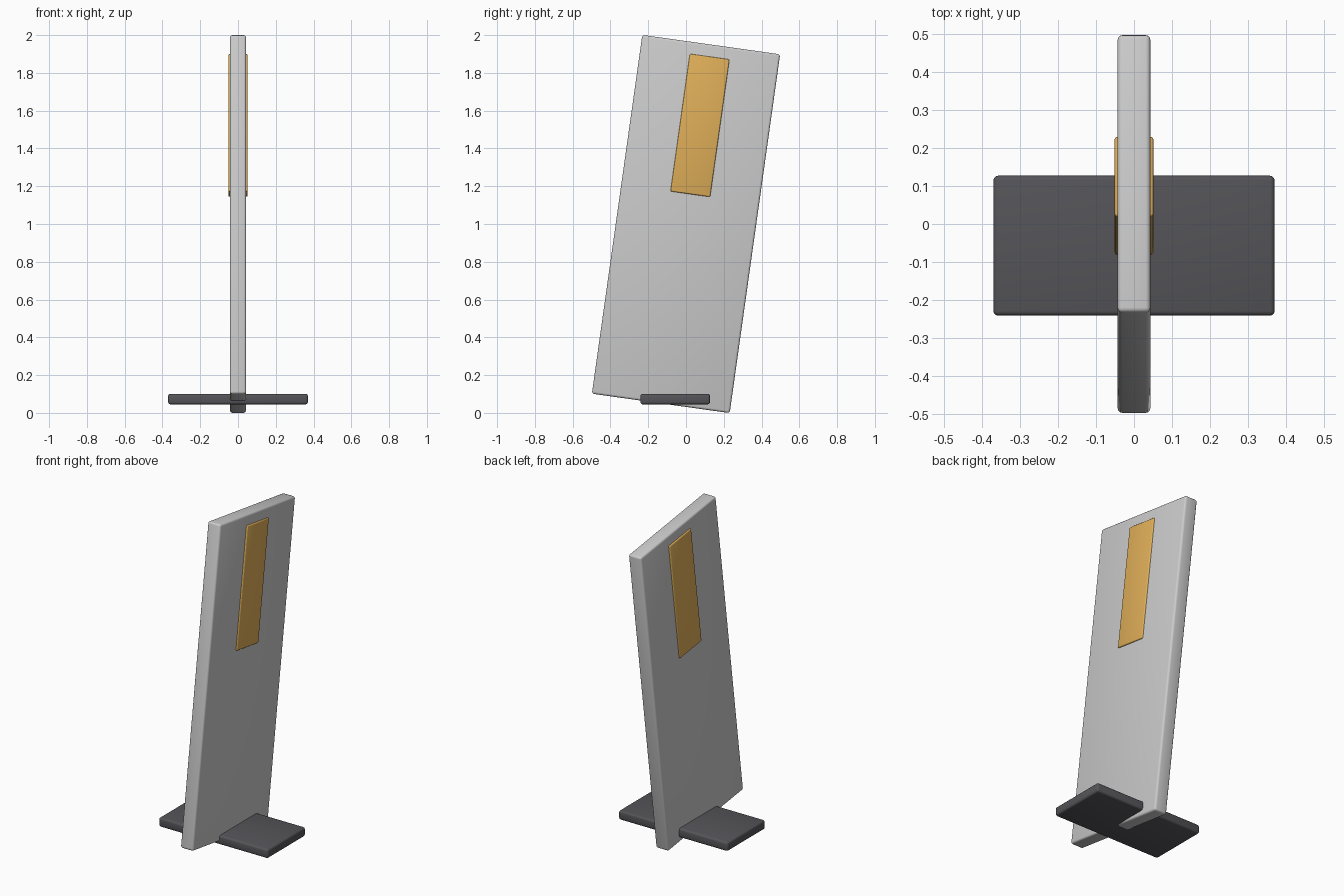
import bpy
import math

if "Cube" in bpy.data.objects:
    bpy.data.objects.remove(bpy.data.objects["Cube"])


def rounded_box(name, size, location, tilt=0.0, bevel=0.012, color=None):
    bpy.ops.mesh.primitive_cube_add(size=1, location=location)
    obj = bpy.context.object
    obj.name = name
    obj.scale = size
    bpy.ops.object.transform_apply(location=False, rotation=False, scale=True)
    obj.rotation_euler.x = tilt
    mod = obj.modifiers.new("edge_rounding", 'BEVEL')
    mod.width = bevel
    mod.segments = 3
    bpy.ops.object.modifier_apply(modifier=mod.name)
    bpy.ops.object.shade_smooth_by_angle(angle=math.radians(35))
    if color:
        mat = bpy.data.materials.new(name + "_color")
        mat.diffuse_color = color
        mat.use_nodes = True
        mat.node_tree.nodes["Principled BSDF"].inputs["Base Color"].default_value = mat.diffuse_color
        obj.data.materials.append(mat)
    return obj


LEAN = math.radians(-8)

# Leaning upright slab
rounded_box("panel", (0.086, 0.737, 1.918), (0, 0, 1.0), LEAN)

# Inset plate showing on both faces of the slab
rounded_box("accent_plate", (0.102, 0.212, 0.735), (0, 0.074, 1.522), LEAN,
            0.007, (0.75, 0.43, 0.1, 1))

# Flat foot crossing the lower end of the slab
rounded_box("base_foot", (0.74, 0.368, 0.056), (0, -0.057, 0.073), 0, 0.012,
            (0.09, 0.09, 0.1, 1))
